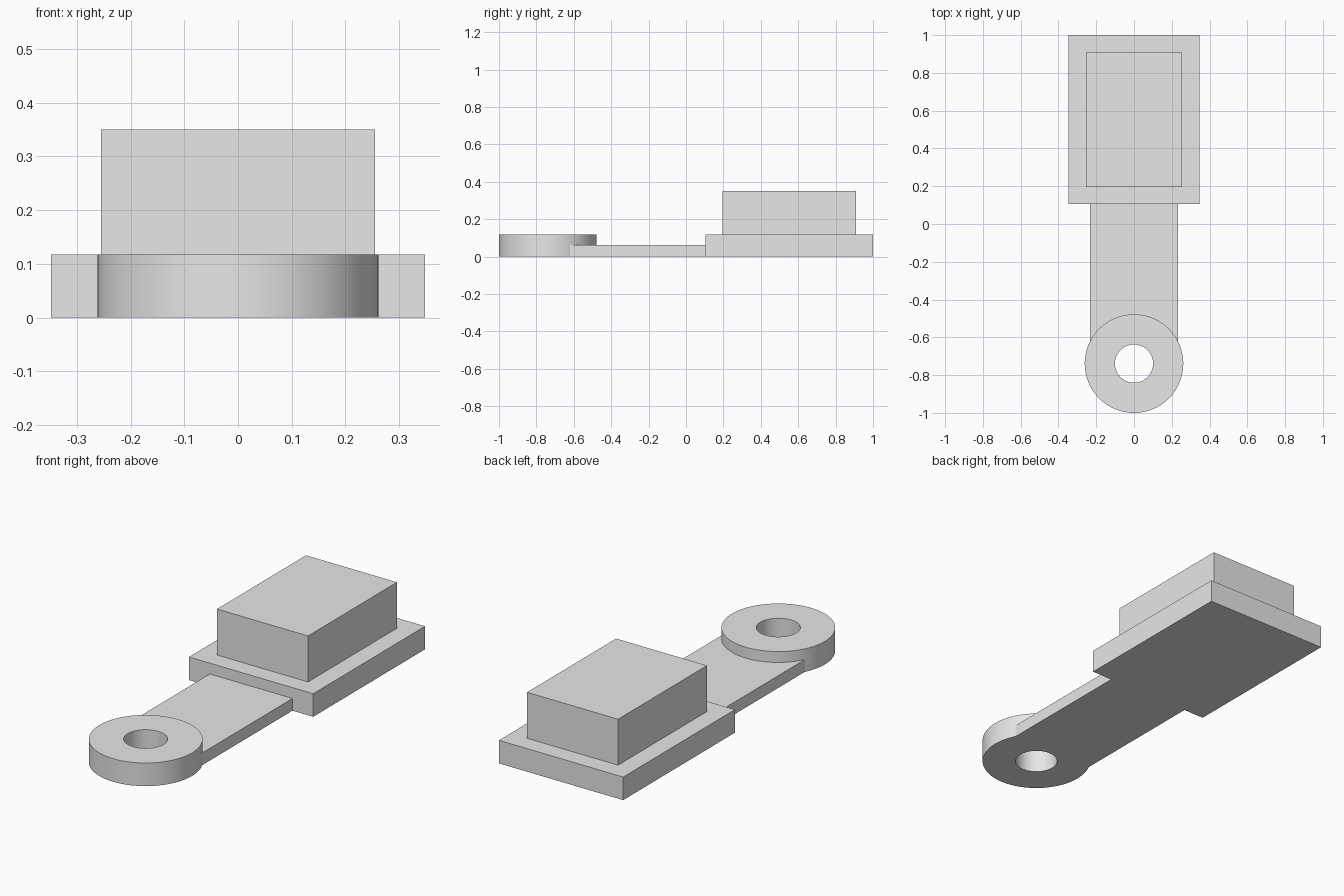
import bpy
import bmesh
from math import sin, cos, pi, acos

cube = bpy.data.objects.get("Cube")
if cube:
    bpy.data.objects.remove(cube, do_unlink=True)

# Single plain grey
grey = bpy.data.materials.new("plain_grey")
grey.use_nodes = True
colour = (0.8, 0.8, 0.8, 1)
grey.diffuse_color = colour
grey.node_tree.nodes["Principled BSDF"].inputs["Base Color"].default_value = colour

PLATE_TOP = 0.117
ARM_TOP = 0.062
RING_Y = -0.739
RING_R = 0.261
HOLE_R = 0.101
ARM_HALF = 0.232
PLATE_FRONT = 0.105


def finish(name, bm):
    bmesh.ops.recalc_face_normals(bm, faces=bm.faces)
    mesh = bpy.data.meshes.new(name)
    bm.to_mesh(mesh)
    bm.free()
    mesh.materials.append(grey)
    obj = bpy.data.objects.new(name, mesh)
    bpy.context.collection.objects.link(obj)
    return obj


def extrude_outline(name, outline, z0, z1):
    bm = bmesh.new()
    face = bm.faces.new([bm.verts.new((x, y, z0)) for x, y in outline])
    top = bmesh.ops.extrude_face_region(bm, geom=[face], use_keep_orig=True)["geom"]
    moved = [v for v in top if isinstance(v, bmesh.types.BMVert)]
    bmesh.ops.translate(bm, verts=moved, vec=(0, 0, z1 - z0))
    return finish(name, bm)


def rectangle(half, y0, y1):
    return [(-half, y0), (half, y0), (half, y1), (-half, y1)]


# Base plate and the block standing on it
extrude_outline("base_plate", rectangle(0.348, PLATE_FRONT, 1.0), 0, PLATE_TOP)
extrude_outline("raised_block", rectangle(0.255, 0.196, 0.908), PLATE_TOP, 0.35)

# Flat arm, its front end curved to sit just inside the ring wall
arc_r = RING_R - 0.004
start = acos(ARM_HALF / arc_r)
steps = 24
outline = [(ARM_HALF, PLATE_FRONT), (-ARM_HALF, PLATE_FRONT)]
for i in range(steps + 1):
    a = pi - start - (pi - 2 * start) * i / steps
    outline.append((arc_r * cos(a), RING_Y + arc_r * sin(a)))
extrude_outline("arm", outline, 0, ARM_TOP)

# Ring with a through hole, spun from a rectangular section
bm = bmesh.new()
section = [(HOLE_R, 0), (RING_R, 0), (RING_R, PLATE_TOP), (HOLE_R, PLATE_TOP)]
segments = 96
loops = []
for i in range(segments):
    a = 2 * pi * i / segments
    loops.append([bm.verts.new((r * cos(a), RING_Y + r * sin(a), z)) for r, z in section])
for i, loop in enumerate(loops):
    following = loops[(i + 1) % segments]
    for j in range(4):
        k = (j + 1) % 4
        bm.faces.new((loop[j], following[j], following[k], loop[k]))
ring = finish("end_ring", bm)
bpy.ops.object.select_all(action="DESELECT")
ring.select_set(True)
bpy.context.view_layer.objects.active = ring
bpy.ops.object.shade_smooth_by_angle(angle=pi / 6)
